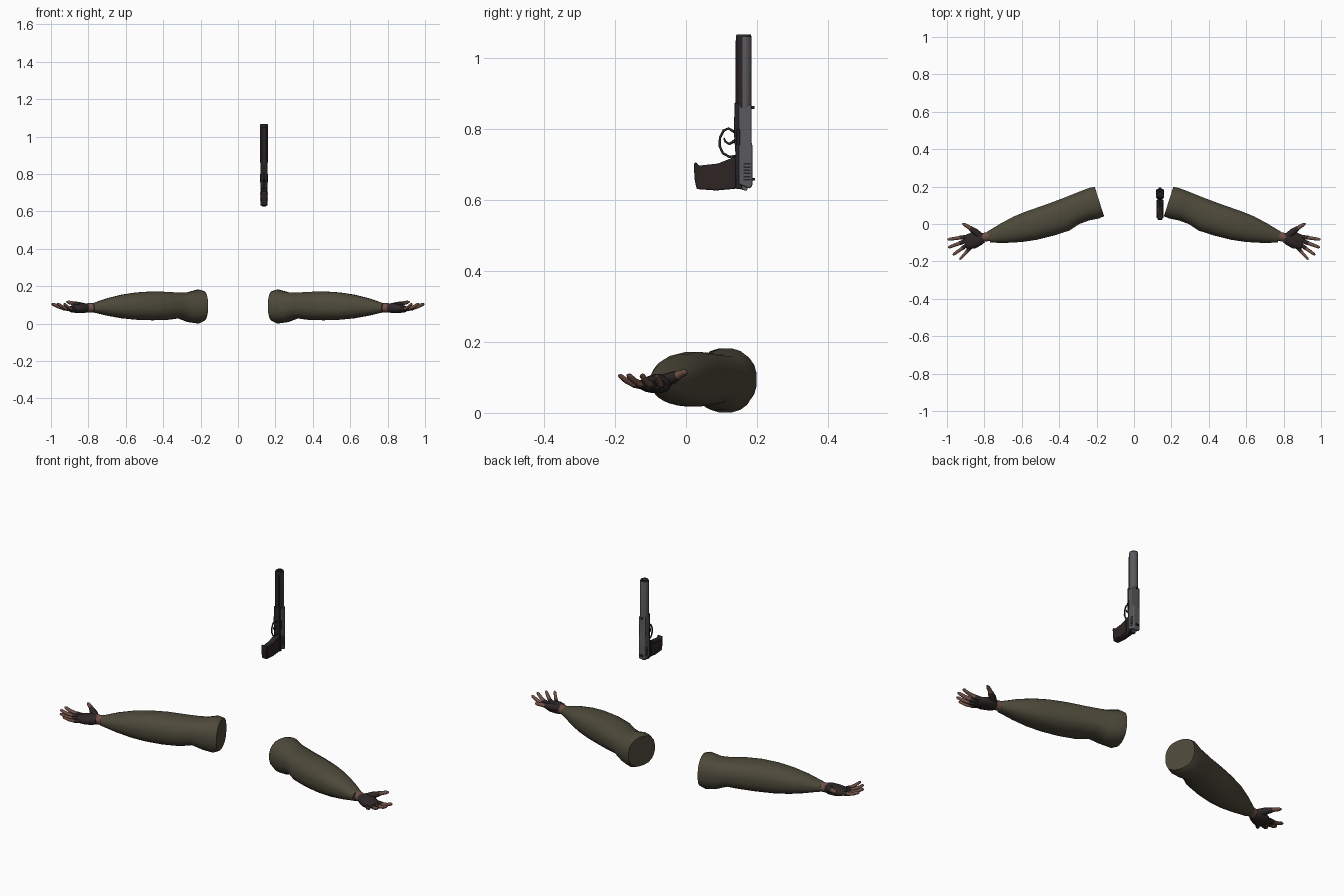
import bpy, bmesh, math
from mathutils import Vector

cube = bpy.data.objects.get("Cube")
if cube:
    bpy.data.objects.remove(cube)


def material(name, r, g, b):
    m = bpy.data.materials.new(name)
    m.use_nodes = True
    m.diffuse_color = (r, g, b, 1)
    bsdf = m.node_tree.nodes["Principled BSDF"]
    bsdf.inputs["Base Color"].default_value = (r, g, b, 1)
    bsdf.inputs["Roughness"].default_value = 0.8
    return m


OLIVE = material("olive cloth", 0.075, 0.068, 0.043)
SKIN = material("brown skin", 0.16, 0.08, 0.06)
GLOVE = material("dark glove", 0.028, 0.02, 0.02)
STEEL = material("grey steel", 0.1, 0.1, 0.11)
FRAME = material("black frame", 0.022, 0.017, 0.018)
GRIP = material("brown black grip", 0.027, 0.018, 0.017)


def finish(name, bm, mats, angle=40):
    bmesh.ops.recalc_face_normals(bm, faces=bm.faces)
    mesh = bpy.data.meshes.new(name)
    bm.to_mesh(mesh)
    bm.free()
    for m in mats:
        mesh.materials.append(m)
    ob = bpy.data.objects.new(name, mesh)
    bpy.context.collection.objects.link(ob)
    bpy.ops.object.select_all(action="DESELECT")
    ob.select_set(True)
    bpy.context.view_layer.objects.active = ob
    bpy.ops.object.shade_smooth_by_angle(angle=math.radians(angle))
    return ob


def ring(center, u, v, sides, power=1.0):
    # power below 1 makes the oval boxier
    pts = []
    for i in range(sides):
        a = math.tau * (i + 0.5) / sides
        c, s = math.cos(a), math.sin(a)
        pts.append(center + u * math.copysign(abs(c) ** power, c)
                   + v * math.copysign(abs(s) ** power, s))
    return pts


def loft(name, rings, mats, side=1, second_from=None, angle=50):
    bm = bmesh.new()
    loops = [[bm.verts.new((p.x * side, p.y, p.z)) for p in r] for r in rings]
    n = len(loops[0])
    for k, (a, b) in enumerate(zip(loops, loops[1:])):
        for i in range(n):
            f = bm.faces.new((a[i], a[(i + 1) % n], b[(i + 1) % n], b[i]))
            f.material_index = int(second_from is not None and k >= second_from)
    bm.faces.new(loops[0])
    end = bm.faces.new(loops[-1])
    end.material_index = int(second_from is not None)
    return finish(name, bm, mats, angle)


def tube(name, pts, radii, mats, side=1, second_from=None, sides=10, ref=(0, 0, 1)):
    pts = [Vector(p) for p in pts]
    rings = []
    for i, (p, r) in enumerate(zip(pts, radii)):
        d = (pts[min(i + 1, len(pts) - 1)] - pts[max(i - 1, 0)]).normalized()
        u = d.cross(Vector(ref)).normalized()
        rings.append(ring(p, u * r, u.cross(d) * r, sides))
    return loft(name, rings, mats, side, second_from)


def prism(name, outline, x0, x1, mat, bevel=0.0):
    # side outline in (y, z), pushed out across x
    bm = bmesh.new()
    face = bm.faces.new([bm.verts.new((x0, y, z)) for y, z in outline])
    out = bmesh.ops.extrude_face_region(bm, geom=[face])
    moved = [g for g in out["geom"] if isinstance(g, bmesh.types.BMVert)]
    bmesh.ops.translate(bm, vec=(x1 - x0, 0, 0), verts=moved)
    ob = finish(name, bm, [mat], 30)
    if bevel:
        mod = ob.modifiers.new("bevel", "BEVEL")
        mod.width = bevel
        mod.segments = 2
    return ob


def box(y0, y1, z0, z1):
    return [(y0, z0), (y1, z0), (y1, z1), (y0, z1)]


# Sleeve stations: distance along arm, front, back, bottom, top
ALONG = Vector((0.953, -0.304, 0))
ACROSS = Vector((0.304, 0.953, 0))
SHOULDER = Vector((0.185, 0.12, 0))
SLEEVE = [
    (0, -.083, .084, .014, .174), (.03, -.086, .087, 0, .183),
    (.085, -.08, .084, .008, .168), (.14, -.083, .08, .028, .166),
    (.2, -.1, .076, .02, .17), (.29, -.1, .072, .017, .173),
    (.38, -.094, .07, .02, .167), (.46, -.081, .064, .028, .155),
    (.54, -.06, .049, .042, .136), (.6, -.04, .034, .056, .116),
    (.622, -.033, .029, .06, .109)]

# Finger name, knuckle, tip, thickness
FINGERS = [
    ("index", (.892, -.068, .08), (.997, -.083, .104), .0105),
    ("middle", (.898, -.09, .078), (.994, -.126, .106), .0105),
    ("ring", (.89, -.11, .077), (.968, -.165, .107), .01),
    ("little", (.872, -.124, .076), (.932, -.19, .106), .009)]

for label, side in (("left", 1), ("right", -1)):
    rings = []
    for s, front, back, low, high in SLEEVE:
        c = SHOULDER + ALONG * s + ACROSS * (front + back) / 2
        c.z = (low + high) / 2
        rings.append(ring(c, ACROSS * (back - front) / 2,
                          Vector((0, 0, (high - low) / 2)), 20, 0.85))
    loft(label + "_sleeve", rings, [OLIVE], side)

    tube(label + "_wrist", [(.74, -.06, .085), (.78, -.067, .085), (.82, -.075, .084)],
         [.026, .025, .024], [SKIN], side, sides=14)

    # Palm with glove
    palm = []
    for x, y, z, w, t in [(.803, -.073, .084, .026, .023), (.825, -.078, .083, .037, .027),
                          (.858, -.087, .08, .045, .024), (.89, -.096, .078, .04, .018),
                          (.905, -.099, .078, .033, .011)]:
        palm.append(ring(Vector((x, y, z)), Vector((.22, .97, 0)) * w,
                         Vector((0, 0, t)), 16, 0.85))
    loft(label + "_glove_palm", palm, [GLOVE], side)

    # Fingers: gloved to the first joint, bare beyond
    for name, knuckle, tip, r in FINGERS:
        a, b = Vector(knuckle), Vector(tip)
        sag = Vector((0, 0, -.006))
        pts = [a, a.lerp(b, .36) + sag, a.lerp(b, .37) + sag, a.lerp(b, .65) + sag,
               a.lerp(b, .92), b]
        tube(f"{label}_{name}_finger", pts, [r * 1.1, r * 1.1, r * .95, r * .9, r * .75, r * .3],
             [GLOVE, SKIN], side, 2)
    tube(label + "_thumb",
         [(.822, -.065, .088), (.85, -.04, .098), (.878, -.021, .107), (.88, -.019, .108),
          (.905, -.004, .114), (.917, .003, .116)],
         [.02, .018, .0125, .011, .0095, .004], [GLOVE, SKIN], side, 2)

# Pistol, standing with its muzzle up
CX = 0.139

# Long barrel sleeve, dark on the underside
bx = Vector((.0215, 0, 0))
by = Vector((0, .0225, 0))
levels = [(.86, 1), (1.06, 1), (1.067, .9), (1.067, .5), (1.045, .48)]
barrel = loft("barrel", [ring(Vector((CX, .1625, z)), bx * k, by * k, 20) for z, k in levels],
              [STEEL, FRAME], angle=35)
for f in barrel.data.polygons:
    dark_end = f.center.z > 1.062 or (f.normal.z > .5 and f.center.z > .9)
    f.material_index = int(f.normal.y < -.25 or dark_end)

prism("slide", [(.148, .645), (.18, .632), (.187, .64), (.187, .755), (.184, .765),
                (.184, .868), (.148, .868)], CX - .0195, CX + .0195, STEEL, .004)
prism("frame", [(.14, .632), (.158, .63), (.158, .872), (.137, .875), (.135, .79),
                (.14, .72)], CX - .0175, CX + .0175, FRAME, .002)
prism("dust_cover", box(.139, .15, .868, 1.05), CX - .012, CX + .012, FRAME, .002)
prism("grip", [(.142, .632), (.085, .627), (.03, .631), (.024, .66), (.022, .703), (.028, .708),
               (.036, .697), (.09, .703), (.115, .713), (.142, .724)],
      CX - .0145, CX + .0145, FRAME, .004)

# Details on both sides of the pistol
for label, s in (("left", 1), ("right", -1)):
    x = CX + s * .0145
    prism(label + "_grip_panel", [(.128, .64), (.085, .634), (.036, .638), (.032, .69),
                                  (.09, .697), (.128, .708)], x, x + s * .003, GRIP)
    x = CX + s * .0195
    for i in range(6):
        z = .655 + i * .009
        prism(f"{label}_slide_rib_{i + 1}", box(.162, .182, z, z + .004), x, x + s * .0012, FRAME)
    prism(label + "_slide_catch", box(.143, .152, .755, .8), CX, CX + s * .022, FRAME, .001)

# Sights and hammer
prism("rear_sight", box(.183, .194, .655, .662), CX - .008, CX + .008, FRAME)
prism("front_sight", box(.182, .193, .857, .865), CX - .003, CX + .003, FRAME)
prism("hammer", [(.155, .645), (.158, .628), (.172, .627), (.176, .645)],
      CX - .005, CX + .005, STEEL)

# Trigger guard and trigger
guard = [(.141, .724), (.122, .722), (.104, .732), (.095, .752), (.096, .776),
         (.106, .796), (.12, .802), (.139, .79)]
tube("trigger_guard", [(CX, y, z) for y, z in guard], [.0038] * len(guard), [FRAME],
     sides=8, ref=(1, 0, 0))
trigger = [(.139, .768), (.122, .758), (.111, .765), (.107, .775)]
tube("trigger", [(CX, y, z) for y, z in trigger], [.005, .004, .0035, .0025], [FRAME],
     sides=8, ref=(1, 0, 0))
